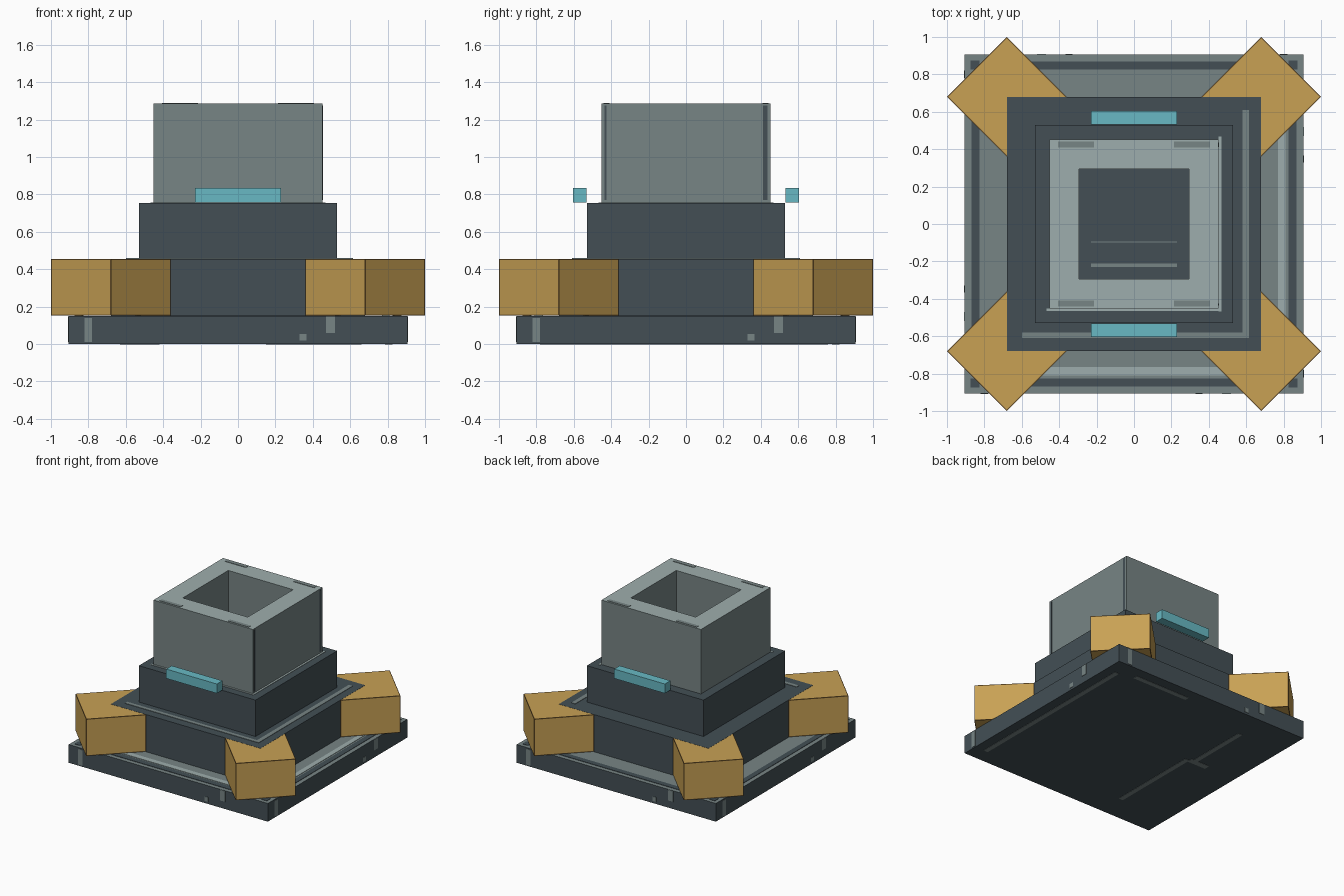
import bpy, bmesh, math
from mathutils import Matrix, Vector

cube = bpy.data.objects.get("Cube")
if cube:
    bpy.data.objects.remove(cube, do_unlink=True)


def material(name, rgb):
    lin = [((c / 255 + 0.055) / 1.055) ** 2.4 for c in rgb] + [1]
    m = bpy.data.materials.new(name)
    m.use_nodes = True
    m.diffuse_color = lin
    m.node_tree.nodes["Principled BSDF"].inputs["Base Color"].default_value = lin
    return m


dark = material("dark slate", (67, 79, 85))
mid = material("mid grey", (119, 133, 133))
pale = material("pale grey", (158, 174, 173))
gold = material("gold", (200, 161, 84))
brown = material("brown trim", (128, 98, 52))
cyan = material("cyan", (104, 185, 196))


def finish(bm, name, mats):
    bmesh.ops.recalc_face_normals(bm, faces=bm.faces)
    mesh = bpy.data.meshes.new(name)
    bm.to_mesh(mesh)
    bm.free()
    for m in mats:
        mesh.materials.append(m)
    ob = bpy.data.objects.new(name, mesh)
    bpy.context.collection.objects.link(ob)
    return ob


def box_mesh(lo, hi):
    lo, hi = Vector(lo), Vector(hi)
    bm = bmesh.new()
    bmesh.ops.create_cube(bm, size=1, matrix=Matrix.Translation((lo + hi) / 2)
                          @ Matrix.Diagonal((*(hi - lo), 1)))
    return bm


def box(name, lo, hi, side, top=None):
    bm = box_mesh(lo, hi)
    bm.normal_update()
    for f in bm.faces:
        f.material_index = int(top is not None and f.normal.z > 0.5)
    return finish(bm, name, [side, top] if top else [side])


def tier(name, half, z0, z1, side, top=None):
    return box(name, (-half, -half, z0), (half, half, z1), side, top)


def plate(name, x0, x1, y0, y1, z, mat):
    t = 0.003
    return box(name, (x0, y0, z - t), (x1, y1, z + t), mat)


# Stacked square tiers
BASE, MIDDLE, UPPER, TOP = 0.15, 0.456, 0.755, 1.285
tier("base_slab", 0.905, 0, BASE, dark, mid)
tier("middle_tier", 0.68, BASE, MIDDLE, dark)
tier("upper_tier", 0.53, MIDDLE, UPPER, dark)

# Hollow top block: pale rim, grey walls, dark floor
bm = box_mesh((-0.452, -0.452, UPPER), (0.452, 0.452, TOP))
bm.normal_update()
rim = next(f for f in bm.faces if f.normal.z > 0.5)
bmesh.ops.inset_region(bm, faces=[rim], thickness=0.222)
floor = bmesh.ops.extrude_discrete_faces(bm, faces=[rim])["faces"][0]
bmesh.ops.translate(bm, verts=floor.verts, vec=(0, 0, UPPER + 0.002 - TOP))
bm.normal_update()
for f in bm.faces:
    if f.normal.z > 0.5:
        f.material_index = 1 if f.calc_center_median().z > 1 else 2
finish(bm, "top_block", [mid, pale, dark])
plate("shaft_floor_line", -0.23, 0.23, -0.1, -0.094, UPPER + 0.002, mid)
plate("shaft_floor_edge", -0.23, 0.23, -0.23, -0.212, UPPER + 0.002, mid)

# Diagonal corner blocks with thin brown edges
for sx in (-1, 1):
    for sy in (-1, 1):
        h = 0.32 / math.sqrt(2)
        bm = box_mesh((-h, -h, 0.152), (h, h, 0.455))
        faces = bm.faces[:]
        ring = bmesh.ops.inset_individual(bm, faces=faces, thickness=0.009)
        for f in ring["faces"]:
            f.material_index = 1
        bm.transform(Matrix.Translation((0.68 * sx, 0.68 * sy, 0))
                     @ Matrix.Rotation(math.pi / 4, 4, "Z"))
        finish(bm, "corner_block", [gold, brown])
        plate("corner_bolt", 0.85 * sx - 0.025, 0.85 * sx + 0.025,
              0.85 * sy - 0.025, 0.85 * sy + 0.025, BASE, dark)

# Cyan bars at the front and back
for name, y in (("front_light_bar", -0.567), ("back_light_bar", 0.567)):
    box(name, (-0.23, y - 0.036, 0.758), (0.23, y + 0.036, 0.835), cyan)

# Details repeated on each side of the base
for k in range(4):
    turn = Matrix.Rotation(k * math.pi / 2, 4, "Z")
    parts = [plate("base_groove", -0.55, 0.55, -0.87, -0.825, BASE, dark)]
    for x, z0, z1, w in ((-0.8, 0.01, 0.14, 0.02), (0.495, 0.06, 0.148, 0.024),
                         (0.347, 0.018, 0.055, 0.018)):
        parts.append(box("base_worn_patch", (x - w, -0.908, z0),
                         (x + w, -0.902, z1), mid))
    for ob in parts:
        ob.data.transform(turn)

# Worn pale edges on the tiers
plate("base_front_wear", -0.5, 0.5, -0.81, -0.765, BASE, pale)
plate("base_side_wear", 0.77, 0.81, -0.5, 0.5, BASE, pale)
plate("middle_front_wear", -0.6, 0.615, -0.61, -0.58, MIDDLE, mid)
plate("middle_side_wear", 0.58, 0.615, -0.61, 0.61, MIDDLE, mid)
plate("upper_side_wear", 0.452, 0.468, -0.468, 0.468, UPPER, pale)
plate("upper_front_wear", -0.468, 0.468, -0.466, -0.452, UPPER, pale)

# Grey marks on the rim and dark seams on the block side
for s in (-1, 1):
    for x in (-0.31, 0.31):
        plate("rim_mark", x - 0.095, x + 0.095, 0.425 * s - 0.015,
              0.425 * s + 0.015, TOP, mid)
for y, w in ((0.423, 0.012), (-0.43, 0.005)):
    box("block_seam", (0.449, y - w, 0.77), (0.455, y + w, 1.275), dark)

# Scrapes on the underside
for x0, x1, y0, y1 in ((0.785, 0.825, -0.78, 0.76), (0.15, 0.66, 0.78, 0.82),
                       (-0.46, -0.42, -0.68, 0.1), (-0.52, -0.48, 0.08, 0.65),
                       (-0.63, -0.46, 0.08, 0.13)):
    box("underside_scrape", (x0, y0, 0), (x1, y1, 0.004), mid).location.z = -0.002
